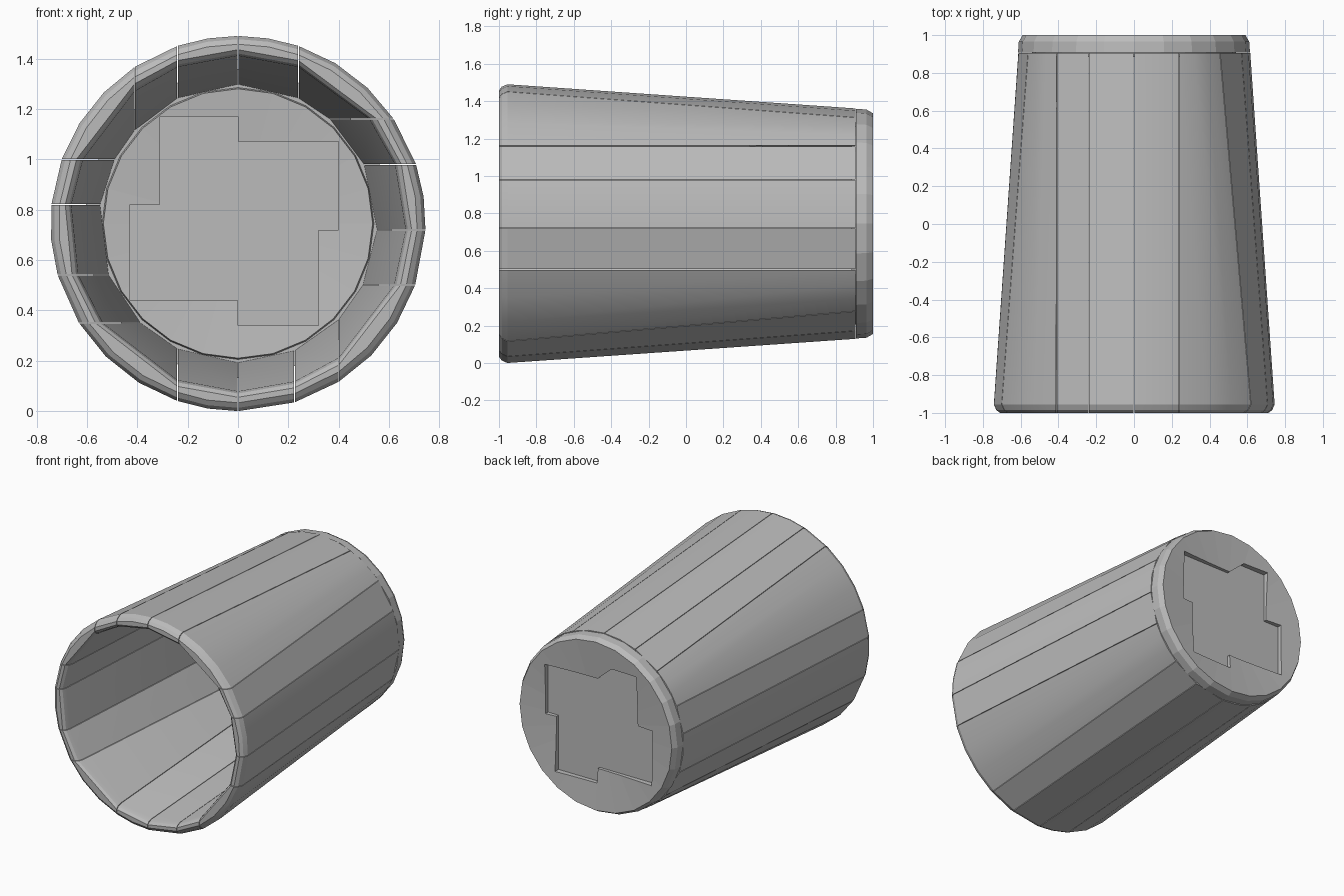
import bpy, bmesh, math

if "Cube" in bpy.data.objects:
    bpy.data.objects.remove(bpy.data.objects["Cube"])

CENTRE = 0.745   # height of the cup axis
GAP = 0.002      # half width of the seams

mat = bpy.data.materials.new("plain grey")
mat.use_nodes = True
GREY = (0.5, 0.5, 0.5, 1)
mat.diffuse_color = GREY
mat.node_tree.nodes["Principled BSDF"].inputs["Base Color"].default_value = GREY


def loft(name, rings):
    """Closed solid through equal-length rings of points."""
    bm = bmesh.new()
    loops = [[bm.verts.new(p) for p in ring] for ring in rings]
    n = len(loops[0])
    for a, b in zip(loops, loops[1:]):
        for i in range(n):
            j = (i + 1) % n
            bm.faces.new((a[i], a[j], b[j], b[i]))
    bm.faces.new(loops[0])
    bm.faces.new(loops[-1])
    bmesh.ops.recalc_face_normals(bm, faces=bm.faces)
    mesh = bpy.data.meshes.new(name)
    bm.to_mesh(mesh)
    bm.free()
    mesh.materials.append(mat)
    obj = bpy.data.objects.new(name, mesh)
    bpy.context.collection.objects.link(obj)
    return obj


def smooth(obj, degrees):
    bpy.ops.object.select_all(action="DESELECT")
    obj.select_set(True)
    bpy.context.view_layer.objects.active = obj
    bpy.ops.object.shade_smooth_by_angle(angle=math.radians(degrees))


def polar(radius, angle, y):
    return (radius * math.cos(angle), y, CENTRE + radius * math.sin(angle))


# Seams run upright or level: side of the cup and offset from the axis
SEAMS = [("right", -0.025), ("right", 0.235), ("right", 0.415),
         ("top", 0.24), ("top", 0), ("top", -0.24), ("top", -0.41),
         ("left", 0.255), ("left", 0.075), ("left", -0.205), ("left", -0.395),
         ("bottom", -0.24), ("bottom", 0), ("bottom", 0.225), ("bottom", 0.4),
         ("right", -0.245)]


def seam_angle(seam, radius):
    side, offset = seam
    a = math.asin(offset / radius)
    return {"right": a, "top": math.pi / 2 - a,
            "left": math.pi - a, "bottom": 1.5 * math.pi + a}[side]


# Wall staves: y, outer radius, inner radius
SECTIONS = [(-1, 0.712, 0.69), (-0.985, 0.732, 0.675), (-0.955, 0.745, 0.666),
            (0.905, 0.616, 0.553)]

for k, start in enumerate(SEAMS):
    end = SEAMS[(k + 1) % len(SEAMS)]

    def limits(radius):
        a, b = seam_angle(start, radius), seam_angle(end, radius)
        return a + GAP / radius, a + (b - a) % math.tau - GAP / radius

    a, b = limits(SECTIONS[2][1])
    steps = max(1, round((b - a) / math.radians(12)))
    rings = []
    for y, outer, inner in SECTIONS:
        a, b = limits(outer)
        ring = [polar(outer, a + (b - a) * i / steps, y) for i in range(steps + 1)]
        a, b = limits(inner)
        rings.append(ring + [polar(inner, b, y), polar(inner, a, y)])
    smooth(loft(f"wall_stave_{k + 1}", rings), 25)

# Base with dished faces inside and behind
SIDES = 24
PROFILE = [(0.3, 0.905), (0.535, 0.885), (0.54, 0.909), (0.614, 0.909),
           (0.61, 0.965), (0.59, 1), (0.3, 0.975)]
base = loft("base", [[polar(r, math.tau * i / SIDES, y) for i in range(SIDES)]
                     for r, y in PROFILE])

# Stepped pinwheel recess cut into both faces of the base
PINWHEEL = [(-0.31, 0.075), (-0.31, 0.425), (0, 0.425), (0, 0.325),
            (0.4, 0.325), (0.4, -0.025), (0.32, -0.025), (0.32, -0.405),
            (0, -0.405), (0, -0.305), (-0.43, -0.305), (-0.43, 0.075)]
for name, y0, y1 in (("inner_recess_cutter", 0.8, 0.912),
                     ("outer_recess_cutter", 0.955, 1.1)):
    cutter = loft(name, [[(x, y, CENTRE + z) for x, z in PINWHEEL] for y in (y0, y1)])
    cutter.hide_render = True
    cutter.hide_viewport = True
    cutter.display_type = "WIRE"
    cut = base.modifiers.new(name, "BOOLEAN")
    cut.operation = "DIFFERENCE"
    cut.solver = "EXACT"
    cut.object = cutter
